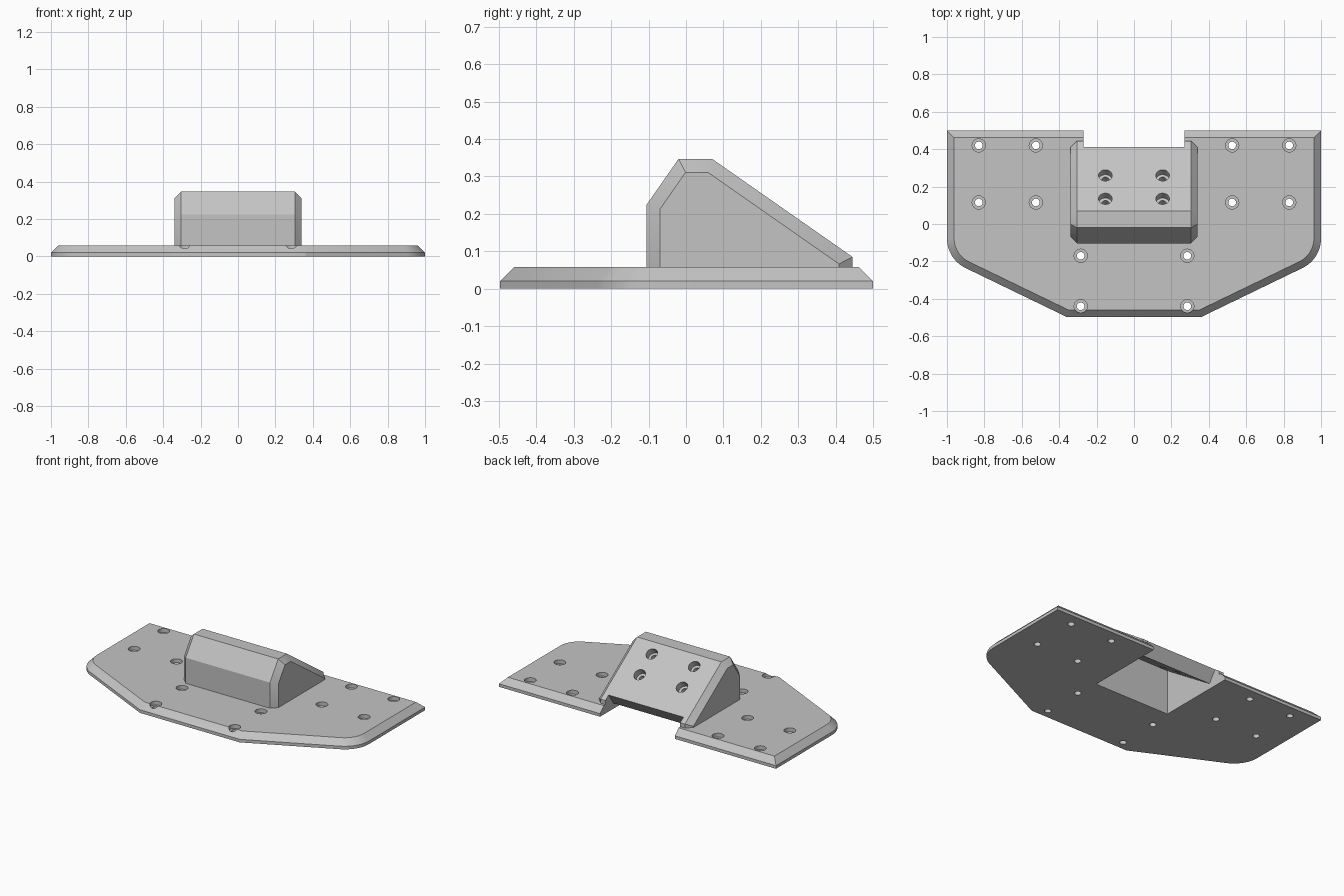
import bpy, bmesh, math
from mathutils import Vector

cube = bpy.data.objects.get("Cube")
if cube:
    bpy.data.objects.remove(cube, do_unlink=True)

grey = bpy.data.materials.new("light_grey")
grey.use_nodes = True
colour = (0.55, 0.55, 0.55, 1)
grey.diffuse_color = colour
grey.node_tree.nodes["Principled BSDF"].inputs["Base Color"].default_value = colour


def inset(points, d):
    """Mitred inward offset of a counter-clockwise outline."""
    result = []
    for i, p in enumerate(points):
        p = Vector(p)
        a = (p - Vector(points[i - 1])).normalized()
        b = (Vector(points[(i + 1) % len(points)]) - p).normalized()
        na, nb = Vector((-a.y, a.x)), Vector((-b.y, b.x))
        result.append(p + (na + nb) * d / (1 + na.dot(nb)))
    return result


def stack(name, outline, levels, place):
    """Solid through (height, inset) copies of an outline."""
    bm = bmesh.new()
    rings = [[bm.verts.new(place(p[0], p[1], h)) for p in inset(outline, d)]
             for h, d in levels]
    n = len(outline)
    for low, high in zip(rings, rings[1:]):
        for i in range(n):
            j = (i + 1) % n
            bm.faces.new((low[i], low[j], high[j], high[i]))
    bm.faces.new(rings[0][::-1])
    bm.faces.new(rings[-1])
    bmesh.ops.recalc_face_normals(bm, faces=bm.faces)
    mesh = bpy.data.meshes.new(name)
    bm.to_mesh(mesh)
    bm.free()
    mesh.materials.append(grey)
    ob = bpy.data.objects.new(name, mesh)
    bpy.context.collection.objects.link(ob)
    return ob


def combine(target, tool, operation):
    """Apply a boolean and discard the tool."""
    tool.hide_render = True
    mod = target.modifiers.new(operation, "BOOLEAN")
    mod.operation, mod.solver, mod.object = operation, "EXACT", tool
    bpy.context.view_layer.objects.active = target
    bpy.ops.object.modifier_apply(modifier=mod.name)
    bpy.data.objects.remove(tool, do_unlink=True)


def flat(a, b, h):
    return (a, b, h)


def across(a, b, h):
    return (h, a, b)


def bore(target, centre, axis, depth, length, wide, narrow):
    """Counterbored screw hole."""
    turn = Vector((0, 0, 1)).rotation_difference(axis)
    circle = [(math.cos(math.tau * i / 32), math.sin(math.tau * i / 32))
              for i in range(32)]
    levels = [(-length, 1 - narrow), (-depth, 1 - narrow),
              (-depth, 1 - wide), (0.06, 1 - wide)]
    # the inset of a 32-gon is measured to its sides, close to its radius
    tool = stack("hole_cutter", circle, levels,
                 lambda a, b, h: Vector(centre) + turn @ Vector((a, b, h)))
    combine(target, tool, "DIFFERENCE")


# Base plate with rounded front shoulders and bevelled rim
radius, sweep, steps = 0.176, math.radians(64.3), 12
side = [(0.36, -0.497)]
for i in range(steps + 1):
    t = sweep * (1 - i / steps)
    side.append((1 - radius + radius * math.cos(t), -0.077 - radius * math.sin(t)))
side.append((1, 0.5))
outline = side + [(-x, y) for x, y in reversed(side)]
mount = stack("mounting_plate", outline, [(0, 0), (0.02, 0), (0.058, 0.038)], flat)

# Raised wedge block with bevelled sides
profile = [(-0.105, 0.01), (0.445, 0.01), (0.445, 0.085),
           (0.07, 0.347), (-0.02, 0.347), (-0.105, 0.225)]
wedge = stack("wedge_block", profile,
              [(-0.34, 0.036), (-0.304, 0), (0.304, 0), (0.34, 0.036)], across)
combine(mount, wedge, "UNION")

# Hollow under the sloping roof, open to the rear notch
hollow = [(-0.02, -0.1), (0.6, -0.1), (0.6, 0.5), (0.412, 0.5),
          (0.412, 0.108), (0.361, 0.035), (-0.02, 0.29)]
combine(mount, stack("hollow_cutter", hollow, [(-0.27, 0), (0.27, 0)], across),
        "DIFFERENCE")

# Screw holes in the plate and the slope
slope = Vector((0, 0.262, 0.375)).normalized()
plate_holes = [(x, y) for x in (0.525, 0.83) for y in (0.115, 0.42)]
plate_holes += [(0.285, -0.17), (0.285, -0.44)]
for s in (-1, 1):
    for x, y in plate_holes:
        bore(mount, (s * x, y, 0.058), Vector((0, 0, 1)), 0.025, 0.1, 0.04, 0.025)
    for y in (0.135, 0.26):
        z = 0.347 - (y - 0.07) * 0.262 / 0.375
        bore(mount, (s * 0.153, y, z), slope, 0.045, 0.12, 0.041, 0.025)

# Smooth the curved walls, keep the edges crisp
bpy.ops.object.select_all(action="DESELECT")
mount.select_set(True)
bpy.context.view_layer.objects.active = mount
bpy.ops.object.shade_smooth_by_angle(angle=math.radians(25))
